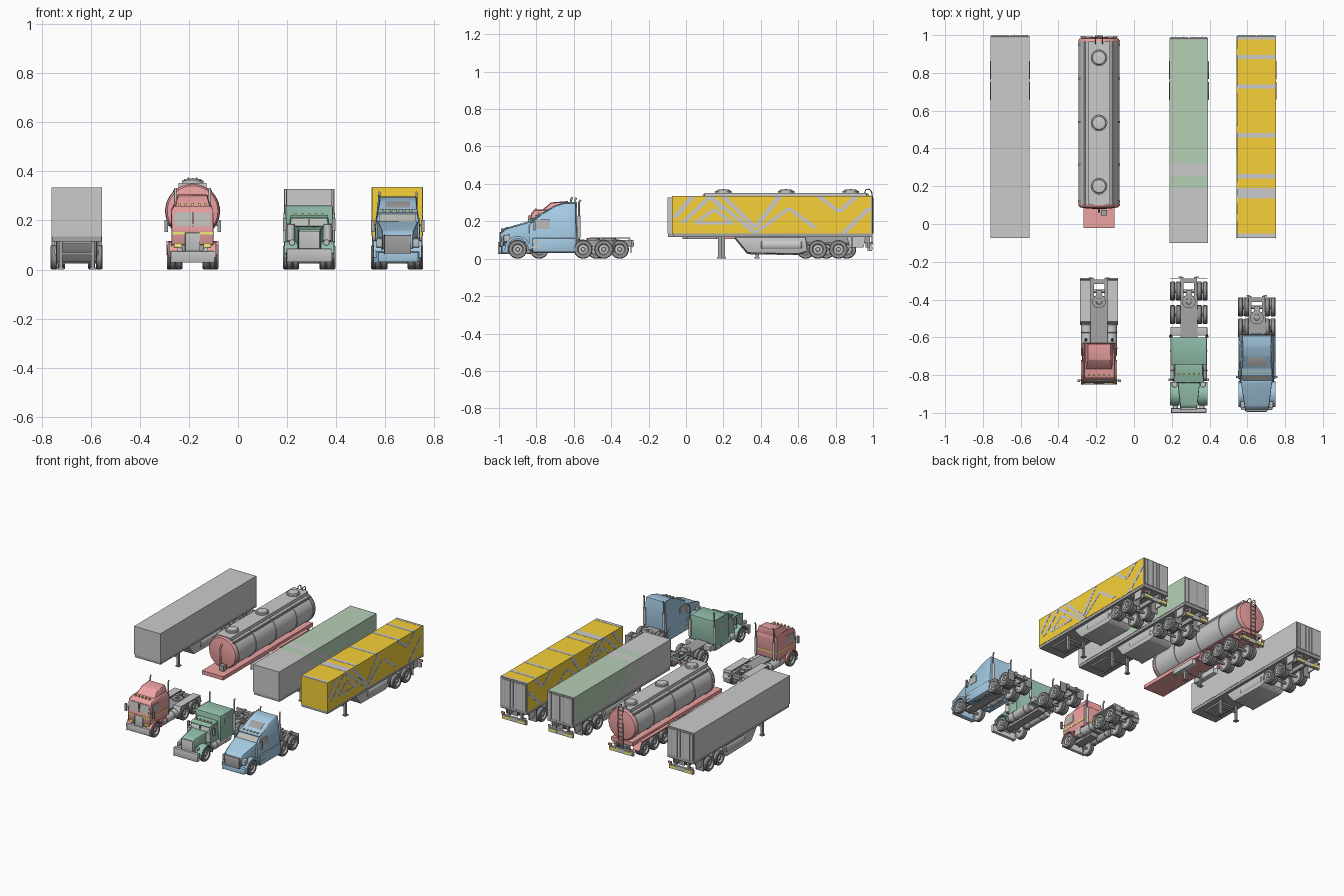
import bpy, bmesh, math
from mathutils import Vector

if "Cube" in bpy.data.objects:
    bpy.data.objects.remove(bpy.data.objects["Cube"])

def mat(name, *c):
    m = bpy.data.materials.new(name)
    m.diffuse_color = (*c, 1)
    m.use_nodes = True
    m.node_tree.nodes["Principled BSDF"].inputs["Base Color"].default_value = m.diffuse_color
    return m
RED, GREEN, BLUE = mat("red", .85, .36, .36), mat("green", .3, .54, .42), mat("blue", .38, .6, .78)
YELLOW, SAGE = mat("yellow", .93, .64, .04), mat("sage", .47, .63, .47)
DARK, TYRE, GLASS = mat("dark", .38, .38, .38), mat("tyre", .3, .3, .3), mat("glass", .5, .5, .48)
LAMP = mat("lamp", .9, .85, .2)
GREY = None

def finish(bm, name, m, bevel=0):
    bmesh.ops.remove_doubles(bm, verts=bm.verts, dist=1e-5)
    if bevel:
        bmesh.ops.bevel(bm, geom=bm.edges[:], offset=bevel, segments=2, affect='EDGES', profile=.5)
    bmesh.ops.recalc_face_normals(bm, faces=bm.faces)
    me = bpy.data.meshes.new(name)
    bm.to_mesh(me)
    bm.free()
    if m: me.materials.append(m)
    ob = bpy.data.objects.new(name, me)
    bpy.context.collection.objects.link(ob)
    return ob

def prism(name, cx, pts, w, m=GREY, bevel=0):
    """Side profile of (y, z[, half width]) points extruded across x."""
    bm = bmesh.new()
    L, R = [[bm.verts.new((cx + s * (p[2] if len(p) > 2 else w), p[0], p[1])) for p in pts] for s in (-1, 1)]
    n = len(pts)
    bm.faces.new(L)
    bm.faces.new(R)
    for i in range(n):
        bm.faces.new((L[i], L[(i + 1) % n], R[(i + 1) % n], R[i]))
    return finish(bm, name, m, bevel)

def box(name, cx, w, y, z, m=GREY, bevel=0):
    return prism(name, cx, [(y[0], z[0]), (y[1], z[0]), (y[1], z[1]), (y[0], z[1])], w, m, bevel)

def lathe(name, c, axis, prof, m=GREY, seg=24):
    """Profile of (radius, height) turned about an axis."""
    bm = bmesh.new()
    rings = []
    for r, h in prof:
        ring = []
        for i in range(seg):
            a = math.tau * i / seg
            p, q = r * math.cos(a), r * math.sin(a)
            ring.append(bm.verts.new(Vector(c) + Vector({'X': (h, p, q), 'Y': (p, h, q), 'Z': (p, q, h)}[axis])))
        rings.append(ring)
    for A, B in zip(rings, rings[1:]):
        for i in range(seg):
            bm.faces.new((A[i], A[(i + 1) % seg], B[(i + 1) % seg], B[i]))
    return finish(bm, name, m)

def cyl(name, c, axis, r, l, m=GREY, seg=20):
    b = min(r, l) * .15
    return lathe(name, c, axis, [(0, -l/2), (r-b, -l/2), (r, b-l/2), (r, l/2-b), (r-b, l/2), (0, l/2)], m, seg)

def tube(name, pts, r, m=GREY):
    cu = bpy.data.curves.new(name, 'CURVE')
    cu.dimensions, cu.bevel_depth, cu.bevel_resolution = '3D', r, 2
    sp = cu.splines.new('POLY')
    sp.points.add(len(pts) - 1)
    for q, p in zip(sp.points, pts): q.co = (*p, 1)
    if m: cu.materials.append(m)
    bpy.context.collection.objects.link(bpy.data.objects.new(name, cu))

def wheel(n, x, y, s, r=.05, w=.028):
    lathe(n + "_tyre", (x, y, r), 'X', [(r*.6, -w/2), (r*.92, -w/2), (r, -w*.3), (r, w*.3), (r*.92, w/2), (r*.6, w/2), (r*.6, -w/2)], TYRE)
    lathe(n + "_rim", (x, y, r), 'X', [(0, s*w*.45), (r*.2, s*w*.45), (r*.24, s*w*.15), (r*.5, s*w*.1), (r*.62, s*w*.48), (r*.62, -s*w*.4), (0, -s*w*.4)])

def axle(n, cx, y, out, dual=True):
    cyl(n + "_axle", (cx, y, .05), 'X', .009, out * 1.7, DARK, 12)
    for s in (-1, 1):
        wheel(n + "_wheel", cx + s * (out - .014), y, s)
        if dual: wheel(n + "_inner_wheel", cx + s * (out - .045), y, s)

def fender(n, x, y, w, m, r=.056, t=.008, a0=0, a1=180):
    arc = [math.radians(a0 + (a1 - a0) * i / 12) for i in range(13)]
    pts = [(y + (r+t) * math.cos(a), .05 + (r+t) * math.sin(a)) for a in arc]
    pts += [(y + r * math.cos(a), .05 + r * math.sin(a)) for a in reversed(arc)]
    prism(n + "_fender", x, pts, w, m)

def rear_end(n, cx, y):
    box(n + "_rear_bumper", cx, .095, (y - .02, y - .005), (.04, .07))
    for s in (-1, 1):
        box(n + "_warning_board", cx + s * .06, .03, (y - .006, y - .002), (.046, .064), LAMP)
        box(n + "_tail_light", cx + s * .085, .012, (y - .008, y), (.075, .09), RED)
        box(n + "_bumper_arm", cx + s * .05, .006, (y - .03, y - .015), (.06, .12), DARK)

def legs(n, cx, y):
    for s in (-1, 1):
        box(n + "_landing_leg", cx + s * .065, .007, (y - .009, y + .009), (.008, .12), DARK)
        box(n + "_landing_foot", cx + s * .065, .013, (y - .014, y + .014), (0, .008), DARK)
    box(n + "_leg_brace", cx, .065, (y - .004, y + .004), (.06, .07), DARK)

# ---- box trailers ----
def box_trailer(n, cx, y0, y1, top, w, leg_y):
    box(n + "_floor_frame", cx, w - .002, (y0 + .005, y1 - .005), (.115, .137), DARK)
    box(n + "_coupling_plate", cx, .06, (y0 + .08, y0 + .24), (.104, .116), DARK)
    prism(n + "_belly_skirt", cx, [(.26, .116), (.33, .03), (.6, .025), (.65, .04), (.64, .116)], .083, GREY, .006)
    for s in (-1, 1):
        lathe(n + "_side_tank", (cx + s * .055, .51, .073), 'Y', [(0, -.11), (.03, -.11), (.036, -.104), (.036, .104), (.03, .11), (0, .11)])
        box(n + "_chassis_rail", cx + s * .04, .008, (.6, y1 - .02), (.085, .116), DARK)
        box(n + "_mud_flap", cx + s * .075, .028, (.885, .889), (.025, .115), DARK)
        prism(n + "_rear_skirt", cx + s * .088, [(.86, .116), (.875, .06), (.95, .06), (.96, .116)], .004)
    for y in (.705, .815): axle(n, cx, y, .106)
    legs(n, cx, leg_y)
    box(n + "_door_frame", cx, w, (y1 - .012, y1 - .004), (.115, top), DARK)
    for s in (-1, 1):
        box(n + "_rear_door", cx + s * w * .48, w * .44, (y1 - .006, y1), (.14, top - .012))
        for k in (.25, .7):
            cyl(n + "_door_bar", (cx + s * w * k, y1, .23), 'Z', .002, .19, DARK, 8)
    rear_end(n, cx, y1)

def slab(n, cx, w, y0, y1, top, m):
    return box(n, cx, w, (y0, y1), (.135, top), m)

box_trailer("plain_trailer", -.657, -.075, 1, .335, .1025, .18)
slab("plain_trailer_body", -.657, .1025, -.075, .99, .335, GREY)

box_trailer("striped_trailer", .29, -.1, .99, .328, .102, .2)
cuts = [(-.1, -.1), (.19, .46), (.255, .525), (.32, .59), (.978, .978)]
for i, ((a, b), (c, d)) in enumerate(zip(cuts, cuts[1:])):
    prism("striped_trailer_panel", .29, [(b, .135), (d, .135), (c, .328), (a, .328)], .102, SAGE if i % 2 else GREY)

YX, YW = .648, .103
box_trailer("zigzag_trailer", YX, -.075, 1, .335, YW, .18)
slab("zigzag_trailer_body", YX, YW, -.075, .99, .335, YELLOW)
for y, h in ((-.062, .012), (.163, .028), (.252, .012), (.47, .011), (.728, .011), (.885, .011), (.984, .008)):
    box("roof_stripe", YX, YW, (y - h, y + h), (.33, .3362))
zigzags = [[(-.06, .22), (.035, .334)], [(-.02, .19), (.13, .334), (.37, .136), (.55, .27), (.69, .165)],
           [(.05, .19), (.15, .265), (.25, .19)], [(.13, .334), (.2, .26)], [(.2, .334), (.37, .165), (.5, .334)],
           [(.71, .334), (.82, .25), (.91, .334)], [(.84, .136), (.98, .27)]]
for s in (-1, 1):
    for line in zigzags:
        for (a, b), (c, d) in zip(line, line[1:]):
            prism("side_stripe", YX + s * YW, [(a - .016, b), (a + .016, b), (c + .016, d), (c - .016, d)], .0012)
    box("side_stripe", YX + s * YW, .0012, (.05, .25), (.184, .2))

# ---- tanker ----
TX, TZ = -.185, .238
lathe("tank_shell", (TX, 0, TZ), 'Y', [(0, .1), (.108, .1), (.108, .97), (0, .97)], GREY, 40)
for y, d in ((.105, -1), (.965, 1)):
    lathe("tank_end_cap", (TX, y, TZ), 'Y', [(.11, 0), (.11, d * .006), (.103, d * .016), (.07, d * .022), (0, d * .027), (0, 0), (.11, 0)], RED, 40)
for y in (.12, .315, .54, .77, .95):
    lathe("tank_band", (TX, y, TZ), 'Y', [(.1, -.005), (.112, -.005), (.112, .005), (.1, .005), (.1, -.005)], GREY, 40)
box("tank_walkway", TX, .057, (.1, .965), (.3, .352))
for y in (.2, .535, .88):
    lathe("tank_manhole", (TX, y, .352), 'Z', [(0, -.01), (.044, -.01), (.044, .01), (.038, .01), (.034, .016), (0, .02)])
for s in (-1, 1):
    box("tank_rail", TX + s * .075, .004, (.1, .965), (.3, .324), DARK)
    box("tank_side_box", TX + s * .09, .015, (.3, .5), (.06, .1), GREY, .004)
    prism("tank_wheel_cover", TX + s * .08, [(.56, .06), (.59, .108), (.9, .108), (.93, .06), (.936, .06), (.906, .116), (.584, .116), (.554, .06)], .026, RED)
    tube("tank_ladder_rail", [(TX + s * .018, 1 - d, z) for d, z in ((.006, .08), (.004, .33), (.008, .36), (.02, .372), (.04, .368), (.045, .35))], .003, DARK)
for i in range(9):
    cyl("tank_ladder_rung", (TX, .995, .1 + i * .03), 'X', .002, .036, DARK, 8)
box("tank_platform", TX, .083, (-.02, .98), (.106, .132), RED)
box("tank_valve_box", TX + .025, .016, (.045, .075), (.13, .17), DARK)
tube("tank_valve_pipe", [(TX, .07, .14), (TX, .065, .28), (TX, .085, .3)], .006, RED)
for y in (.64, .75, .86): axle("tanker", TX, y, .105)
legs("tanker", TX, .38)
rear_end("tanker", TX, .995)

# ---- tractors ----
def chassis(n, cx, y0, y1, front, rears, fifth, cab_back):
    for s in (-1, 1):
        box(n + "_frame_rail", cx + s * .036, .008, (y0, y1), (.065, .1), DARK)
        box(n + "_mud_flap", cx + s * .072, .027, (y1 - .012, y1 - .008), (.03, .1), DARK)
        box(n + "_tail_light", cx + s * .045, .01, (y1 - .004, y1 + .003), (.07, .085), RED)
    for y in (cab_back + .02, sum(rears) / 2, y1 - .02):
        box(n + "_cross_member", cx, .036, (y - .012, y + .012), (.07, .096), DARK)
    box(n + "_deck", cx, .045, (cab_back, fifth + .03), (.096, .101), DARK)
    lathe(n + "_fifth_wheel", (cx, fifth, .106), 'Z', [(0, -.01), (.036, -.01), (.036, .005), (.016, .005), (.014, -.001), (0, -.001)], DARK)
    prism(n + "_coupling_ramp", cx, [(fifth, .112), (fifth + .06, .1), (fifth + .06, .094), (fifth, .1)], .016, DARK)
    axle(n + "_front", cx, front, .095, False)
    for y in rears: axle(n + "_rear", cx, y, .1)
    box(n + "_engine_block", cx, .03, (y0 + .04, cab_back), (.045, .09), DARK)

def sides(n, cx, mirror, stack, tank):
    """Mirrors (x, y, z), exhaust stacks (x, y, top), side fuel tanks (y0, y1, x)."""
    for s in (-1, 1):
        x, y, z = mirror
        box(n + "_mirror", cx + s * x, .007, (y - .006, y + .006), (z - .028, z + .022), DARK)
        tube(n + "_mirror_arm", [(cx + s * (x - .035), y + .01, z), (cx + s * x, y, z)], .0025, DARK)
        x, y, z = stack
        tube(n + "_exhaust_stack", [(cx + s * x, y, .08), (cx + s * x, y, z - .015), (cx + s * x, y + .008, z)], .005)
        cyl(n + "_muffler", (cx + s * x, y, .17), 'Z', .009, .12)
        y0, y1, x = tank
        cyl(n + "_fuel_tank", (cx + s * x, (y0 + y1) / 2, .068), 'Y', .03, y1 - y0)
        for k in (.25, .75):
            y = y0 + (y1 - y0) * k
            cyl(n + "_tank_strap", (cx + s * x, y, .068), 'Y', .0315, .008, DARK)

def pane(n, cx, a, b, w, m=GLASS, d=.004):
    """Thin panel along the front line from point a up to point b."""
    prism(n, cx, [(a[0] + .004, a[1]), (b[0] + .004, b[1]), (b[0] - d, b[1]), (a[0] - d, a[1])], w, m)

# red cab-over tractor
chassis("red_tractor", TX, -.83, -.285, -.785, (-.355, -.465), -.41, -.63)
prism("red_cab", TX, [(-.838, .1), (-.84, .16), (-.825, .24), (-.81, .258, .078), (-.635, .262, .078), (-.63, .24), (-.63, .1)], .085, RED, .004)
prism("red_roof_fairing", TX, [(-.77, .257, .07), (-.72, .298, .06), (-.635, .305, .06), (-.632, .257, .075)], .06, RED, .003)
pane("red_windshield", TX, (-.837, .175), (-.826, .232), .074)
box("red_windshield_post", TX, .003, (-.845, -.825), (.175, .232), RED)
box("red_grille", TX, .03, (-.846, -.83), (.07, .15), GREY, .002)
box("red_bumper", TX, .09, (-.85, -.825), (.028, .075), GREY, .004)
box("red_stripe", TX, .0865, (-.842, -.628), (.142, .152), LAMP)
sides("red", TX, (.108, -.83, .18), (.07, -.615, .33), (-.7, -.53, .065))
for s in (-1, 1):
    box("red_headlight", TX + s * .06, .016, (-.846, -.83), (.09, .108), LAMP)
    fender("red_front", TX + s * .078, -.785, .018, RED)
    box("red_side_window", TX + s * .085, .002, (-.81, -.74), (.175, .23), GLASS)
    box("red_step", TX + s * .075, .015, (-.72, -.66), (.05, .1), RED)
    prism("red_rear_fender", TX + s * .072, [(-.53, .06), (-.505, .108), (-.31, .108), (-.29, .06), (-.285, .06), (-.3, .114), (-.515, .114), (-.535, .06)], .028)

# green long-nose tractor
GX = .29
chassis("green_tractor", GX, -.97, -.28, -.9, (-.355, -.48), -.41, -.6)
prism("green_hood", GX, [(-.975, .07, .045), (-.975, .155, .045), (-.96, .165, .045), (-.83, .178, .06), (-.81, .07, .06)], .05, GREEN, .004)
box("green_grille", GX, .043, (-.985, -.97), (.06, .158), GREY, .004)
box("green_bumper", GX, .093, (-1, -.975), (.03, .085), GREY, .004)
prism("green_cab", GX, [(-.84, .07), (-.84, .17), (-.815, .215, .074), (-.74, .222, .074), (-.74, .07)], .08, GREEN, .003)
pane("green_windshield", GX, (-.838, .175), (-.818, .21), .068)
box("green_windshield_post", GX, .003, (-.845, -.815), (.17, .212), GREEN)
prism("green_visor", GX, [(-.84, .207), (-.805, .217), (-.805, .222), (-.84, .212)], .077, GREEN)
box("green_sleeper", GX, .096, (-.745, -.6), (.075, .26), GREEN, .006)
box("green_toolbox", GX, .098, (-.59, -.545), (.07, .1), GREY, .003)
sides("green", GX, (.1, -.825, .185), (.096, -.595, .325), (-.83, -.62, .067))
for s in (-1, 1):
    fender("green_front", GX + s * .074, -.9, .026, GREEN, a0=-5, a1=165)
    cyl("green_headlight", (GX + s * .07, -.97, .11), 'Y', .013, .02)
    cyl("green_air_cleaner", (GX + s * .075, -.85, .15), 'Z', .016, .07)
    box("green_side_window", GX + s * .079, .002, (-.81, -.755), (.165, .207), GLASS)
    box("green_sleeper_window", GX + s * .096, .001, (-.7, -.655), (.19, .225), GLASS)

# blue aerodynamic tractor
BX = .65
chassis("blue_tractor", BX, -.96, -.38, -.9, (-.44, -.55), -.495, -.58)
prism("blue_hood", BX, [(-.985, .085, .062), (-.988, .135, .062), (-.965, .158, .065), (-.84, .195, .082), (-.8, .195, .085), (-.8, .085, .085)], .07, BLUE, .006)
prism("blue_cab", BX, [(-.84, .05, .092), (-.84, .18, .09), (-.775, .235, .08), (-.7, .28, .074), (-.65, .295, .074), (-.59, .298, .078), (-.585, .05, .096)], .09, BLUE, .006)
pane("blue_windshield", BX, (-.836, .186), (-.785, .229), .074)
prism("blue_visor", BX, [(-.805, .226), (-.765, .238), (-.765, .246), (-.805, .232)], .08, BLUE)
pane("blue_roof_panel", BX, (-.75, .252), (-.705, .278), .05, DARK, .002)
box("blue_grille", BX, .055, (-.994, -.975), (.065, .14), DARK, .003)
prism("blue_bumper", BX, [(-.985, .03, .08), (-.985, .07, .08), (-.95, .075, .096), (-.95, .03, .096)], .09, BLUE, .004)
sides("blue", BX, (.102, -.81, .18), (.075, -.572, .315), (-.78, -.64, .062))
for s in (-1, 1):
    fender("blue_front", BX + s * .076, -.9, .022, BLUE, t=.014)
    prism("blue_headlight", BX + s * .072, [(-.975, .09), (-.975, .125), (-.94, .13), (-.94, .09)], .015, GREY, .003)
    box("blue_side_window", BX + s * .088, .003, (-.8, -.73), (.16, .21), GLASS)
    box("blue_side_fairing", BX + s * .086, .012, (-.82, -.59), (.035, .11), BLUE, .004)
    for z in (.055, .085):
        box("blue_step", BX + s * .097, .003, (-.82, -.775), (z, z + .012))
for cx, y, z, m in ((TX, -.806, .265, LAMP), (GX, -.8, .225, LAMP), (BX, -.79, .242, LAMP)):
    for i in range(-2, 3):
        box("roof_marker_light", cx + i * .027, .005, (y, y + .01), (z - .006, z + .004), m)

# smooth the round parts, keep edges crisp
bpy.ops.object.select_all(action='DESELECT')
meshes = [o for o in bpy.context.scene.objects if o.type == 'MESH']
for o in meshes: o.select_set(True)
bpy.context.view_layer.objects.active = meshes[0]
bpy.ops.object.shade_smooth_by_angle(angle=math.radians(35))
